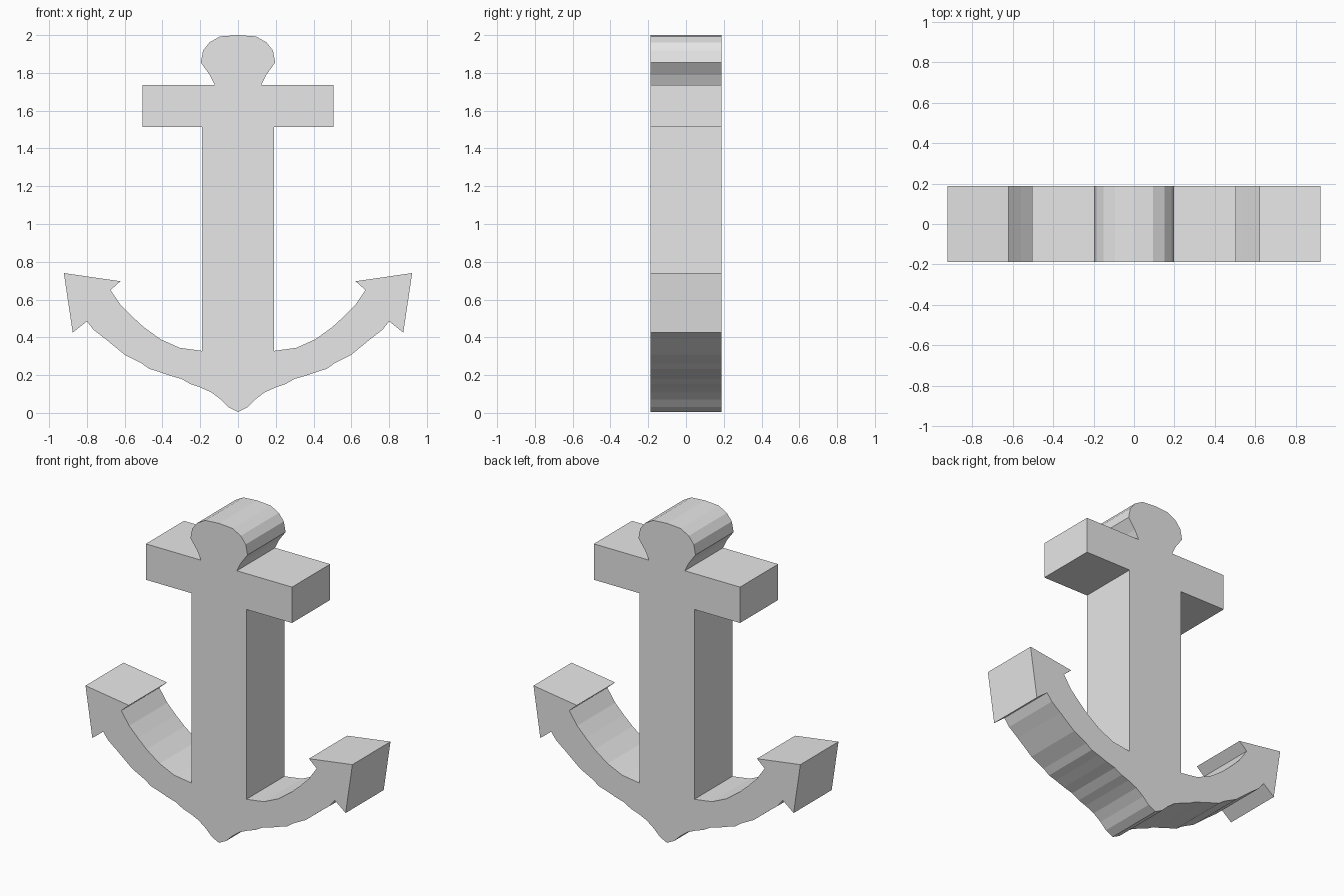
import bpy
import bmesh

cube = bpy.data.objects.get("Cube")
if cube:
    bpy.data.objects.remove(cube, do_unlink=True)

HALF_DEPTH = 0.188

grey = bpy.data.materials.new("light grey")
grey.use_nodes = True
colour = (0.8, 0.8, 0.8, 1)
grey.diffuse_color = colour
grey.node_tree.nodes["Principled BSDF"].inputs["Base Color"].default_value = colour

# Half profile (x, z), part by part from the bottom tip to the crown
arm_underside = [(0, 0.005), (0.05, 0.03), (0.09, 0.07), (0.14, 0.108),
                 (0.2, 0.135), (0.25, 0.152), (0.3, 0.18), (0.36, 0.197),
                 (0.42, 0.218), (0.47, 0.233), (0.51, 0.262), (0.6, 0.308),
                 (0.7, 0.39), (0.765, 0.44), (0.8, 0.485)]
fluke = [(0.875, 0.425), (0.922, 0.74), (0.622, 0.697), (0.675, 0.65)]
arm_top = [(0.62, 0.57), (0.56, 0.51), (0.5, 0.455), (0.41, 0.39),
           (0.31, 0.345), (0.19, 0.328)]
shank_and_stock = [(0.19, 1.513), (0.505, 1.513), (0.505, 1.737)]
crown = [(0.124, 1.737), (0.15, 1.79), (0.197, 1.855), (0.185, 1.918),
         (0.15, 1.962), (0.095, 1.993), (0, 2)]
half = arm_underside + fluke + arm_top + shank_and_stock + crown

# Mirror the profile into a closed outline and extrude it through the depth
outline = half + [(-x, z) for x, z in reversed(half[1:-1])]
bm = bmesh.new()
front = bm.faces.new([bm.verts.new((x, -HALF_DEPTH, z)) for x, z in outline])
solid = bmesh.ops.extrude_face_region(bm, geom=[front], use_keep_orig=True)
back = [v for v in solid["geom"] if isinstance(v, bmesh.types.BMVert)]
bmesh.ops.translate(bm, verts=back, vec=(0, 2 * HALF_DEPTH, 0))
bmesh.ops.recalc_face_normals(bm, faces=bm.faces)

mesh = bpy.data.meshes.new("anchor")
bm.to_mesh(mesh)
bm.free()
mesh.materials.append(grey)
anchor = bpy.data.objects.new("anchor", mesh)
bpy.context.collection.objects.link(anchor)
